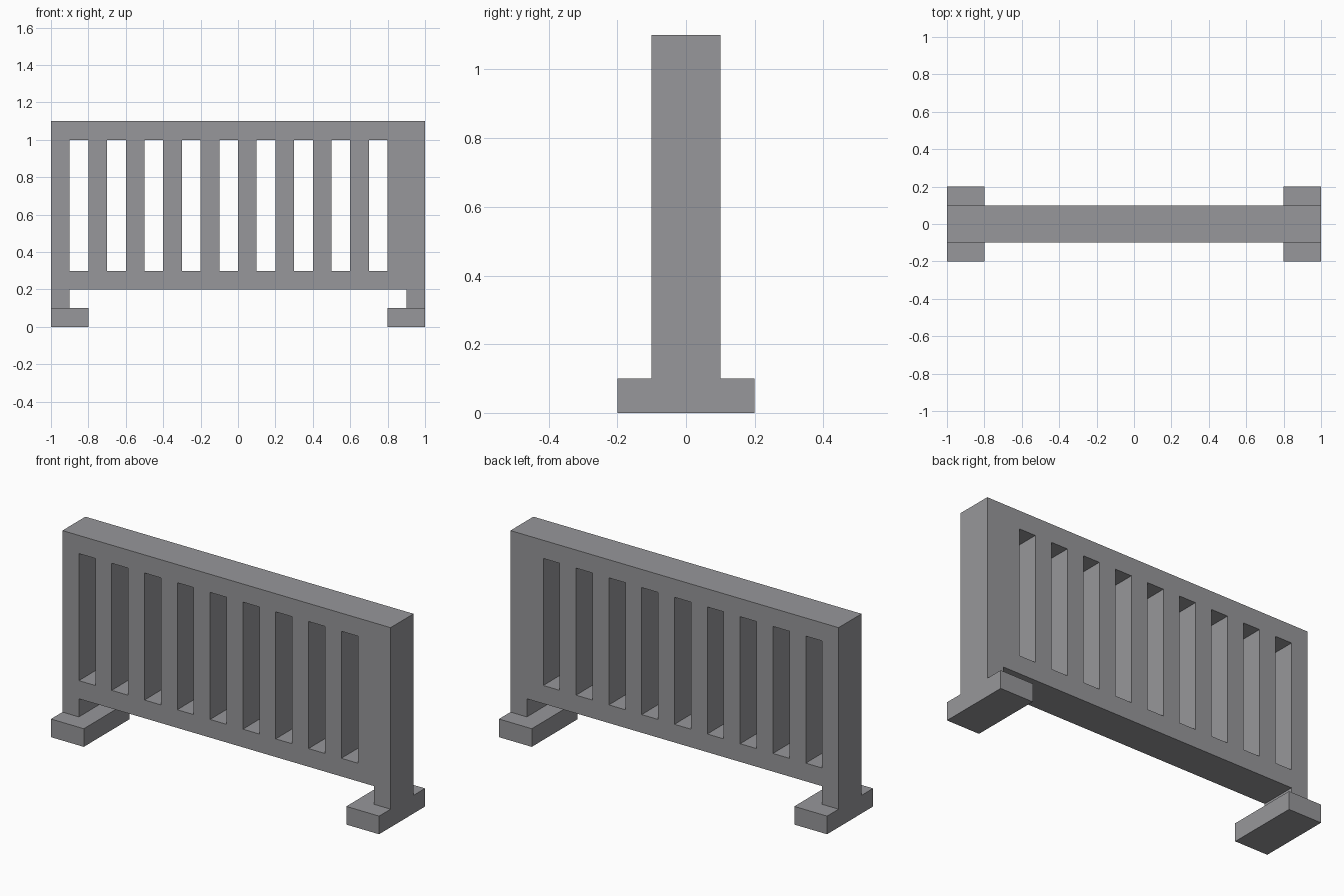
import bpy
import bmesh
from mathutils import Vector

cube = bpy.data.objects.get("Cube")
if cube:
    bpy.data.objects.remove(cube, do_unlink=True)

# Single grey material
grey = bpy.data.materials.new("warm grey")
grey.use_nodes = True
colour = (0.31, 0.31, 0.325, 1.0)
grey.diffuse_color = colour
grey.node_tree.nodes["Principled BSDF"].inputs["Base Color"].default_value = colour


def box(name, x, y, z):
    """Box spanning the (low, high) range on each axis."""
    lo, hi = (Vector(c) for c in zip(x, y, z))
    bm = bmesh.new()
    bmesh.ops.create_cube(bm, size=1)
    bmesh.ops.scale(bm, vec=hi - lo, verts=bm.verts)
    bmesh.ops.translate(bm, vec=(lo + hi) / 2, verts=bm.verts)
    mesh = bpy.data.meshes.new(name)
    bm.to_mesh(mesh)
    bm.free()
    mesh.materials.append(grey)
    obj = bpy.data.objects.new(name, mesh)
    bpy.context.collection.objects.link(obj)
    return obj


DEPTH = (-0.1, 0.1)

# Feet and end posts, mirrored across x
for side, s in (("left", 1), ("right", -1)):
    box(side + "_foot", sorted((0.8 * s, s)), (-0.2, 0.2), (0, 0.1))
    box(side + "_post", sorted((0.9 * s, s)), DEPTH, (0.1, 1.1))

# Rails between the posts
box("bottom_rail", (-0.9, 0.9), DEPTH, (0.2, 0.3))
box("top_rail", (-0.9, 0.9), DEPTH, (1.0, 1.1))

# Evenly spaced slats; the last one sits against the left post
for i in range(9):
    x = -0.8 + 0.2 * i
    box(f"slat_{i + 1}", (x, x + 0.1), DEPTH, (0.3, 1.0))
